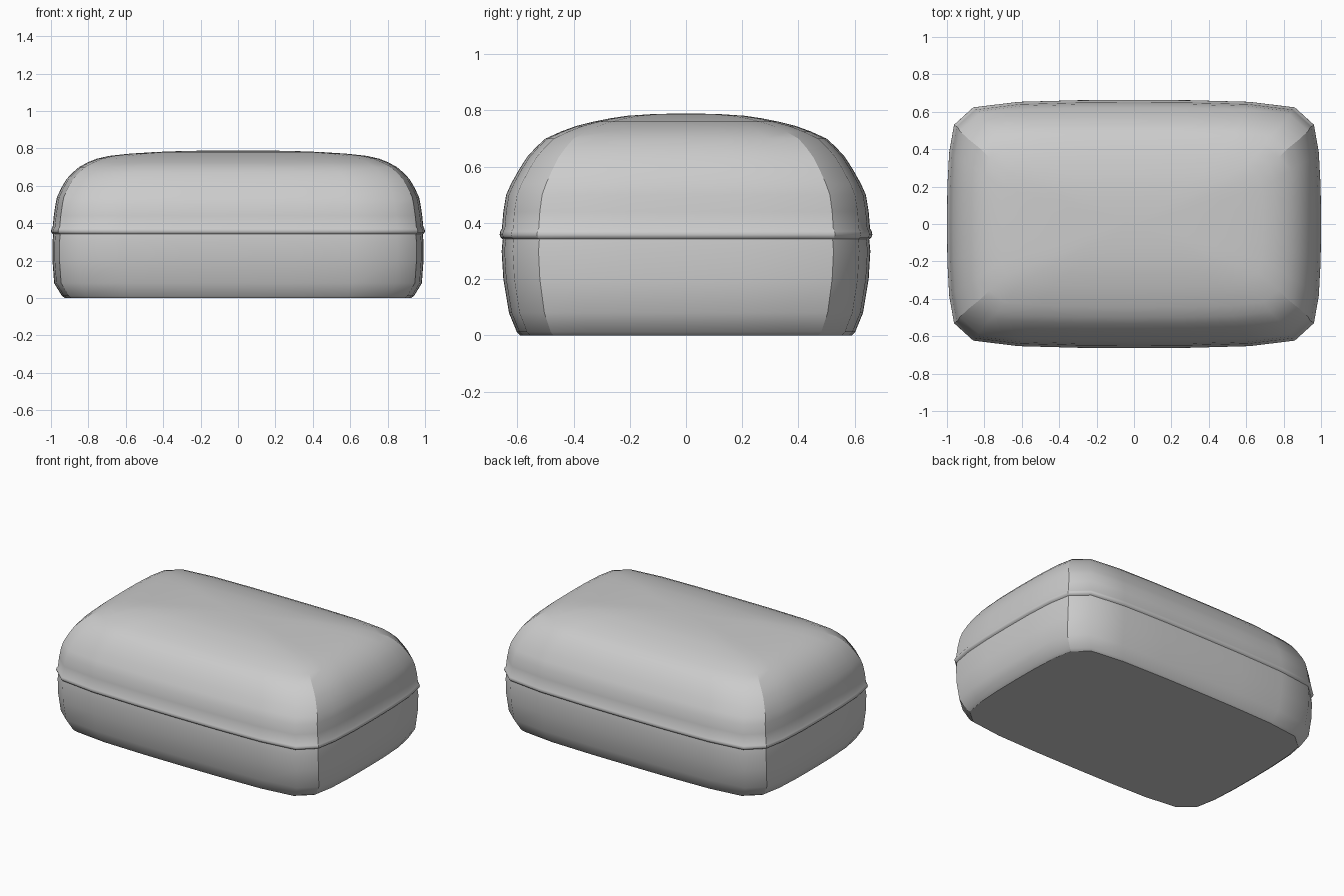
import bpy, bmesh

if "Cube" in bpy.data.objects:
    bpy.data.objects.remove(bpy.data.objects["Cube"])

# Profile rows: height, half width in x, half depth in y
bottom = [(0, .925, .59), (.012, .942, .602), (.08, .983, .63), (.2, .992, .65),
          (.3, .992, .656), (.342, .988, .652)]
seam = [(.348, .996, .66), (.358, 1.0, .663), (.37, .997, .661), (.38, .991, .655)]
dome = [(.44, .985, .65), (.5, .976, .64), (.54, .968, .622), (.59, .944, .594), (.635, .918, .565),
        (.67, .885, .533), (.7, .85, .5), (.725, .805, .445), (.745, .755, .39),
        (.76, .69, .33), (.772, .58, .27), (.781, .44, .21), (.787, .28, .12)]

# Rounded-rectangle plan for one quadrant, with a chamfered corner
quad = [(1, 0), (.998, .3), (.988, .58), (.962, .80), (.86, .94), (.62, .985), (.3, .998)]
CORNER = 3
quarter = quad + [(0, 1)]
plan = (quarter + [(-x, y) for x, y in quarter[-2::-1]])
plan = plan + [(x, -y) for x, y in plan[-2:0:-1]]
n = len(plan)
corners = [i for i, (x, y) in enumerate(plan) if abs(abs(x) - quad[CORNER][0]) < 1e-6]

# Lofted cushion body with raised waist seam
bm = bmesh.new()
rows = bottom + seam + dome
rings = []
for z, a, b in rows:
    rings.append([bm.verts.new((a * x, b * y, z)) for x, y in plan])
for lo, hi in zip(rings, rings[1:]):
    for i in range(n):
        j = (i + 1) % n
        bm.faces.new((lo[i], lo[j], hi[j], hi[i]))
base = bm.faces.new(rings[0][::-1])
top = bm.verts.new((0, 0, .79))
for i in range(n):
    bm.faces.new((rings[-1][i], rings[-1][(i + 1) % n], top))
for f in bm.faces:
    f.smooth = True
base.smooth = False

# Sharp vertical corner seams, waist crease and base rim
for k in range(len(rows) - 1):
    if rows[k + 1][0] < .73:
        for i in corners:
            bm.edges.get((rings[k][i], rings[k + 1][i])).smooth = False
for k in (0, len(bottom) - 1):
    for i in range(n):
        bm.edges.get((rings[k][i], rings[k][(i + 1) % n])).smooth = False

mesh = bpy.data.meshes.new("cushion_body")
bm.to_mesh(mesh)
bm.free()
bpy.context.collection.objects.link(bpy.data.objects.new("cushion_body", mesh))
